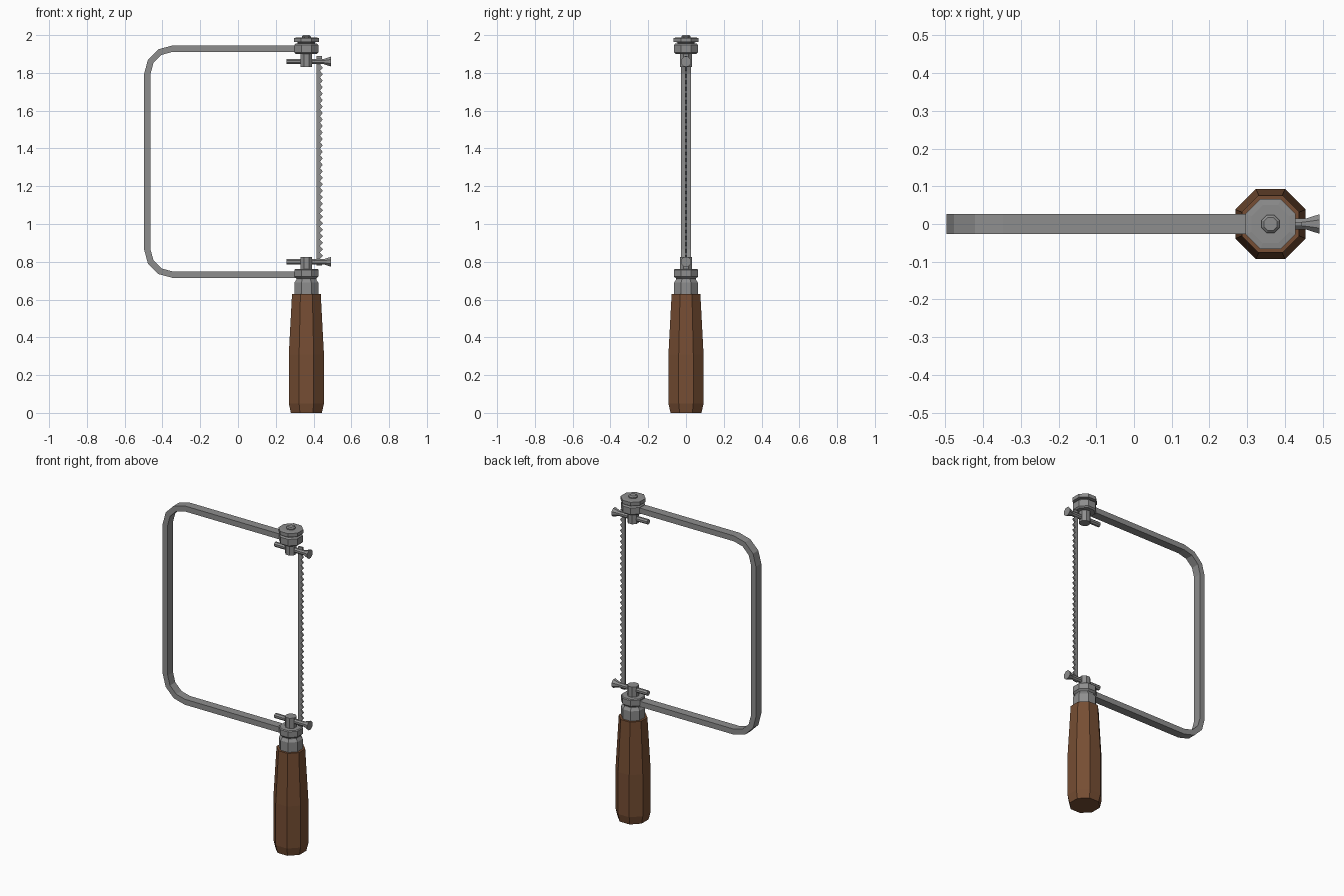
import bpy, bmesh, math
from mathutils import Vector

if "Cube" in bpy.data.objects:
    bpy.data.objects.remove(bpy.data.objects["Cube"])

CX = 0.362  # axis of handle, knob and posts


def material(name, rgb):
    m = bpy.data.materials.new(name)
    m.diffuse_color = (*rgb, 1)
    m.use_nodes = True
    m.node_tree.nodes["Principled BSDF"].inputs["Base Color"].default_value = m.diffuse_color
    return m


STEEL = material("grey steel", (0.27, 0.27, 0.27))
WOOD = material("brown wood", (0.18, 0.075, 0.033))


def finish(name, bm, mat):
    bmesh.ops.recalc_face_normals(bm, faces=bm.faces)
    me = bpy.data.meshes.new(name)
    bm.to_mesh(me)
    bm.free()
    me.materials.append(mat)
    ob = bpy.data.objects.new(name, me)
    bpy.context.collection.objects.link(ob)
    return ob


def skin(name, rings, mat):
    """Join closed rings of points into a capped solid."""
    bm = bmesh.new()
    vs = [[bm.verts.new(p) for p in r] for r in rings]
    n = len(vs[0])
    for a, b in zip(vs, vs[1:]):
        for i in range(n):
            j = (i + 1) % n
            bm.faces.new((a[i], a[j], b[j], b[i]))
    bm.faces.new(vs[0])
    bm.faces.new(vs[-1])
    return finish(name, bm, mat)


def turned(name, profile, mat, axis="Z", z=0):
    """Octagonal turned part; profile = (flat radius, position along axis)."""
    rings = []
    for r, t in profile:
        ring = []
        for i in range(8):
            a = math.pi / 8 + i * math.pi / 4
            u = r / math.cos(math.pi / 8) * math.cos(a)
            v = r / math.cos(math.pi / 8) * math.sin(a)
            ring.append((CX + u, v, t) if axis == "Z" else (t, u, z + v))
        rings.append(ring)
    return skin(name, rings, mat)


# Wooden handle
turned("handle", [(0.082, 0), (0.093, 0.05), (0.093, 0.31), (0.076, 0.63)], WOOD)

# Ferrule and lower collar
turned("ferrule", [(0.063, 0.625), (0.063, 0.69), (0.053, 0.705), (0.053, 0.712),
                   (0.064, 0.722), (0.064, 0.757), (0.059, 0.762)], STEEL)
turned("lower_post", [(0.031, 0.75), (0.031, 0.825)], STEEL)

# Upper collar, flange and tip
turned("upper_collar", [(0.055, 1.90), (0.063, 1.908), (0.063, 1.948), (0.056, 1.956),
                        (0.045, 1.957), (0.045, 1.962), (0.066, 1.963),
                        (0.066, 1.985), (0.05, 1.987)], STEEL)
turned("upper_tip", [(0.024, 1.98), (0.024, 1.993), (0.017, 2.0)], STEEL)
turned("upper_post", [(0.031, 1.832), (0.031, 1.91)], STEEL)

# Cross pins with flared ends holding the blade
for label, z in (("lower", 0.80), ("upper", 1.86)):
    turned(label + "_cross_pin", [(0.014, 0.257), (0.014, 0.455), (0.026, 0.492)],
           STEEL, "X", z)

# Bent frame: flat bar swept round two rounded corners
path = [((CX, 1.928), (0, 1))]
for cz, start in ((1.795, 90), (0.865, 180)):
    for k in range(4):
        a = math.radians(start + 30 * k)
        d = (math.cos(a), math.sin(a))
        path.append(((-0.347 + 0.133 * d[0], cz + 0.133 * d[1]), d))
path.append(((CX, 0.732), (0, -1)))
rings = []
for (x, z), (dx, dz) in path:
    h = 0.017
    rings.append([(x + s * h * dx, y, z + s * h * dz)
                  for s, y in ((1, -0.026), (1, 0.026), (-1, 0.026), (-1, -0.026))])
skin("frame", rings, STEEL)

# Toothed blade
teeth, z0, z1 = 30, 0.815, 1.845
pitch = (z1 - z0) / teeth
outline = [(0.415, 0.78), (0.445, 0.78), (0.445, z0 - 0.005)]
for i in range(teeth):
    outline += [(0.434, z0 + i * pitch), (0.449, z0 + (i + 0.5) * pitch)]
outline += [(0.434, z1), (0.445, z1 + 0.005), (0.445, 1.89), (0.415, 1.89)]
skin("blade", [[(x, y, z) for x, z in outline] for y in (-0.005, 0.005)], STEEL)
